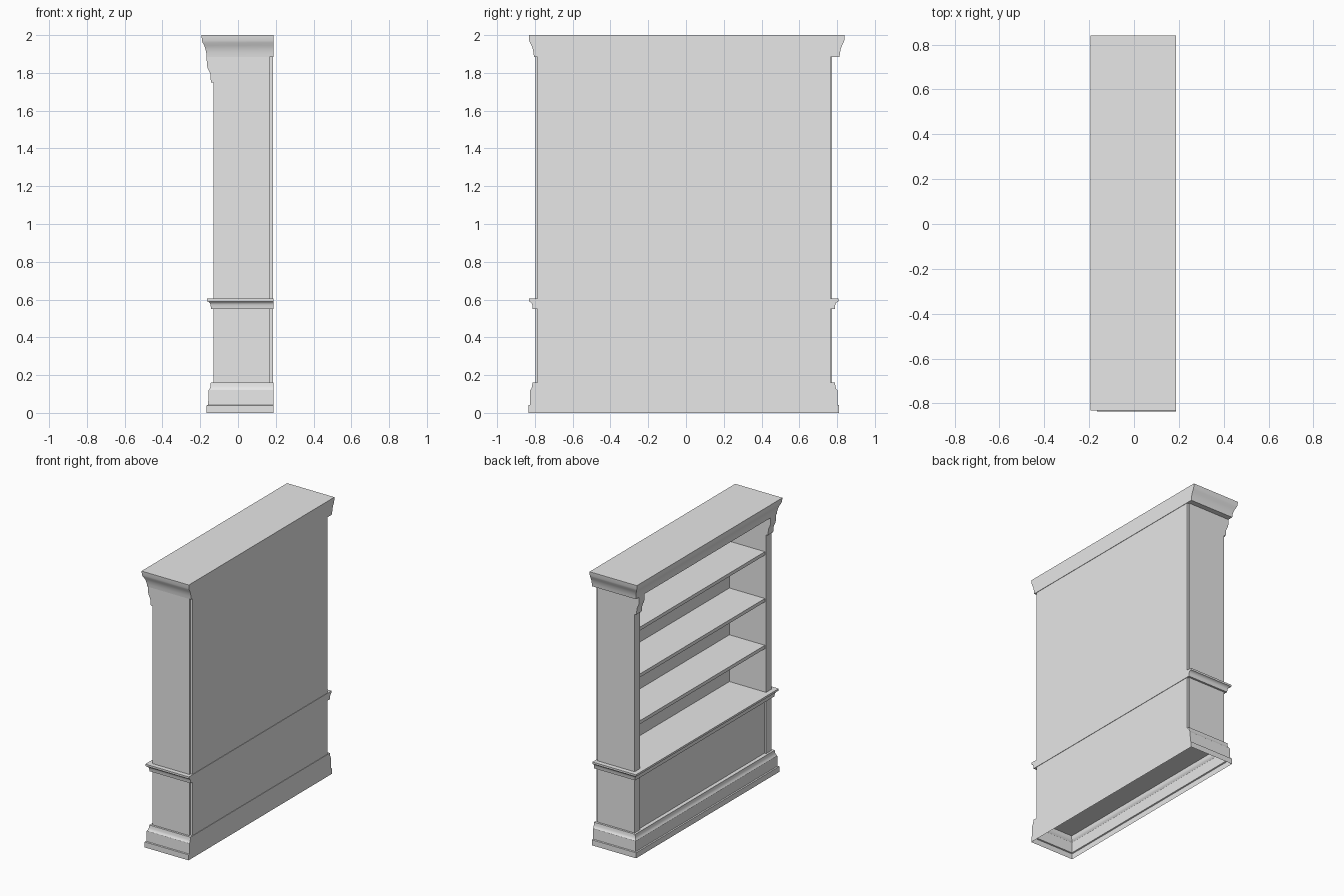
import bpy
import bmesh

cube = bpy.data.objects.get("Cube")
if cube:
    bpy.data.objects.remove(cube, do_unlink=True)

paint = bpy.data.materials.new("plain_grey")
paint.use_nodes = True
GREY = (0.8, 0.8, 0.8, 1)
paint.diffuse_color = GREY
paint.node_tree.nodes["Principled BSDF"].inputs["Base Color"].default_value = GREY

# Main dimensions: the open side faces -x, the flat back faces +x
FRONT, BACK = -0.129, 0.187
PANEL_BACK = 0.168
LOW, HIGH = -0.798, 0.774
STILE = 0.062
BASE_TOP, COUNTER, CROWN_BOTTOM = 0.16, 0.605, 1.884
IN_LOW, IN_HIGH = LOW + STILE, HIGH - STILE


def finish(name, bm, smooth=False):
    bmesh.ops.recalc_face_normals(bm, faces=bm.faces)
    mesh = bpy.data.meshes.new(name)
    bm.to_mesh(mesh)
    bm.free()
    mesh.materials.append(paint)
    obj = bpy.data.objects.new(name, mesh)
    bpy.context.collection.objects.link(obj)
    if smooth:
        bpy.ops.object.select_all(action="DESELECT")
        obj.select_set(True)
        bpy.context.view_layer.objects.active = obj
        bpy.ops.object.shade_smooth_by_angle(angle=0.5)
    return obj


def box(name, x0, x1, y0, y1, z0, z1):
    bm = bmesh.new()
    bmesh.ops.create_cube(bm, size=1)
    for v in bm.verts:
        v.co = (x1 if v.co.x > 0 else x0,
                y1 if v.co.y > 0 else y0,
                z1 if v.co.z > 0 else z0)
    return finish(name, bm)


def moulding(name, profile, y0, y1, closed_below=True):
    """Rings of (offset, height) around front and ends, flat at the back."""
    bm = bmesh.new()
    rings = []
    for off, z in profile:
        corners = ((BACK, y0 - off), (BACK, y1 + off),
                   (FRONT - off, y1 + off), (FRONT - off, y0 - off))
        rings.append([bm.verts.new((x, y, z)) for x, y in corners])
    for a, b in zip(rings, rings[1:]):
        for i in range(4):
            j = (i + 1) % 4
            bm.faces.new((a[i], a[j], b[j], b[i]))
    bm.faces.new(rings[-1])
    if closed_below:
        bm.faces.new(rings[0])
    return finish(name, bm, smooth=True)


def bracket(name, y0, y1):
    """Curved corbel under the crown, extruded along y."""
    profile = [(0, 1.884), (0.037, 1.884), (0.036, 1.845), (0.032, 1.825),
               (0.024, 1.81), (0.018, 1.795), (0.016, 1.765), (0.013, 1.75),
               (0, 1.75)]
    bm = bmesh.new()
    face = bm.faces.new([bm.verts.new((FRONT - o, y0, z)) for o, z in profile])
    new = bmesh.ops.extrude_face_region(bm, geom=[face])["geom"]
    bmesh.ops.translate(bm, vec=(0, y1 - y0, 0),
                        verts=[g for g in new if isinstance(g, bmesh.types.BMVert)])
    return finish(name, bm, smooth=True)


# Plinth, open underneath
moulding("plinth", [(0.037, 0), (0.037, 0.04), (0.029, 0.043), (0.027, 0.12),
                    (0.021, 0.128), (0.017, 0.14), (0.015, BASE_TOP)],
         LOW, HIGH, closed_below=False)

# Waist moulding, whose top is the lowest shelf
moulding("waist_moulding", [(0.014, 0.551), (0.016, 0.572), (0.02, 0.582),
                            (0.027, 0.588), (0.034, 0.591), (0.034, COUNTER)],
         LOW, HIGH)

# Crown
moulding("crown", [(0.037, CROWN_BOTTOM), (0.039, 1.905), (0.043, 1.925),
                   (0.05, 1.945), (0.058, 1.96), (0.062, 1.972), (0.064, 2)],
         -0.768, 0.776)

# Ends and brackets
for side, a, b in (("near", LOW, IN_LOW), ("far", IN_HIGH, HIGH)):
    box(side + "_end_panel", FRONT, PANEL_BACK, a, b, BASE_TOP, CROWN_BOTTOM)
    bracket(side + "_bracket", a, b)

# Back, lower front panel and top rail
box("back_panel", PANEL_BACK - 0.002, BACK - 0.003, LOW + 0.012, HIGH - 0.008,
    BASE_TOP, CROWN_BOTTOM)
box("lower_front_panel", FRONT + 0.013, FRONT + 0.03, IN_LOW, IN_HIGH, BASE_TOP, 0.555)
box("top_rail", FRONT + 0.005, FRONT + 0.03, IN_LOW, IN_HIGH, 1.85, CROWN_BOTTOM)

# Shelves
for n in range(1, 4):
    top = COUNTER + 0.34 * n
    box(f"shelf_{n}", FRONT + 0.01, PANEL_BACK, IN_LOW, IN_HIGH, top - 0.025, top)
